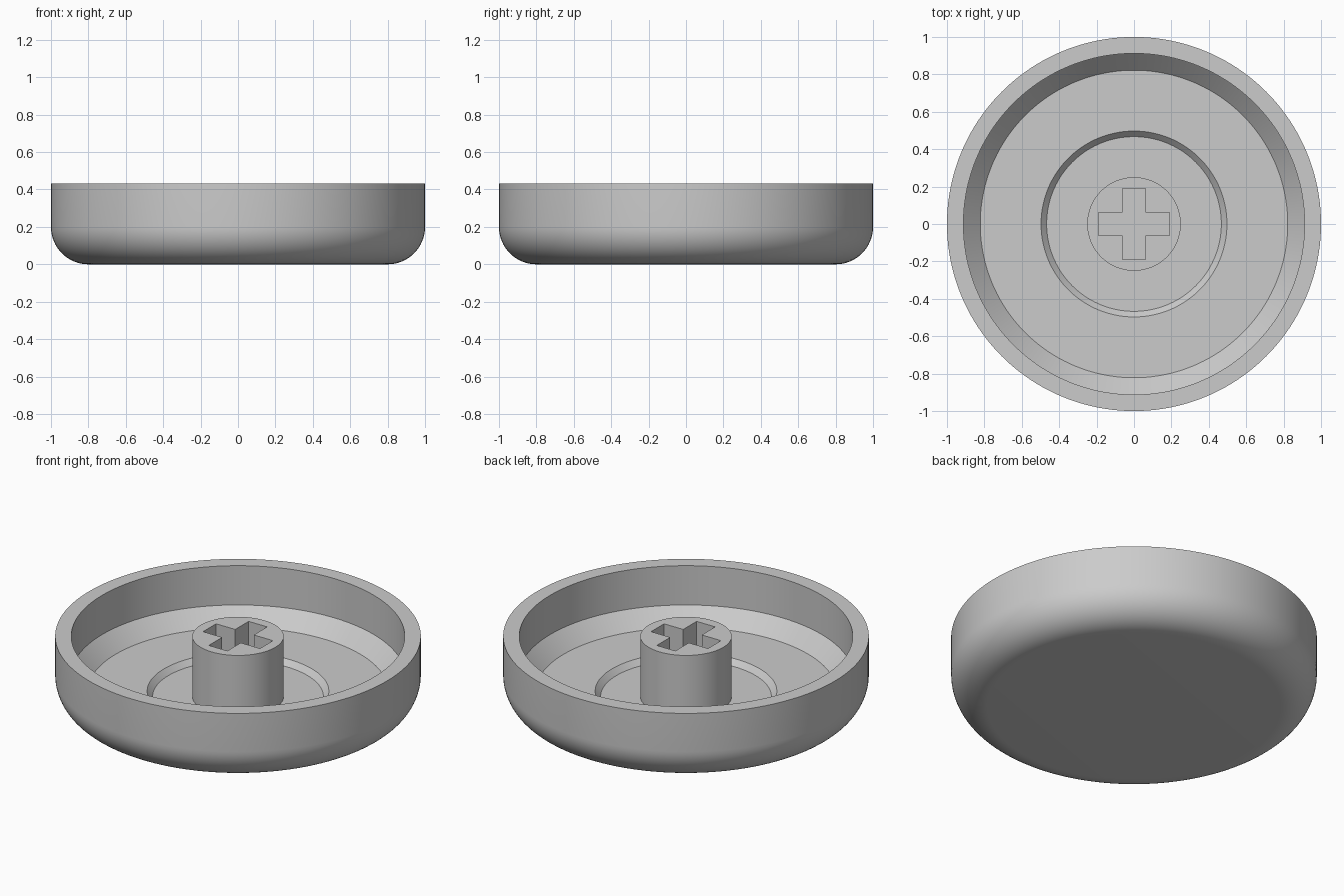
import bpy, bmesh, math
from mathutils import Matrix, Vector

cube = bpy.data.objects.get("Cube")
if cube:
    bpy.data.objects.remove(cube, do_unlink=True)

SEGMENTS = 160
HEIGHT = 0.432
FLOOR = 0.068

grey = bpy.data.materials.new("light grey plastic")
grey.use_nodes = True
colour = (0.6, 0.6, 0.6, 1)
grey.diffuse_color = colour
grey.node_tree.nodes["Principled BSDF"].inputs["Base Color"].default_value = colour


def add_object(name, bm):
    bmesh.ops.recalc_face_normals(bm, faces=bm.faces)
    mesh = bpy.data.meshes.new(name)
    bm.to_mesh(mesh)
    bm.free()
    mesh.materials.append(grey)
    obj = bpy.data.objects.new(name, mesh)
    bpy.context.collection.objects.link(obj)
    return obj


def activate(obj):
    bpy.ops.object.select_all(action='DESELECT')
    obj.select_set(True)
    bpy.context.view_layer.objects.active = obj


def smooth(obj):
    activate(obj)
    bpy.ops.object.shade_smooth_by_angle(angle=math.radians(30))


def lathe(name, profile):
    """Turn an (r, z) profile around z and cap both open ends."""
    bm = bmesh.new()
    rings = []
    for r, z in profile:
        rings.append([bm.verts.new((r * math.cos(a), r * math.sin(a), z))
                      for a in (math.tau * i / SEGMENTS for i in range(SEGMENTS))])
    for low, high in zip(rings, rings[1:]):
        for i in range(SEGMENTS):
            j = (i + 1) % SEGMENTS
            bm.faces.new((low[i], low[j], high[j], high[i]))
    bm.faces.new(rings[0])
    bm.faces.new(rings[-1])
    return add_object(name, bm)


# Round cap shell: rounded lower edge, rim, inner wall, chamfer, shallow recess
FILLET = 0.2
STEPS = 16
profile = []
for i in range(STEPS + 1):
    a = math.pi / 2 * i / STEPS
    profile.append((1 - FILLET + FILLET * math.sin(a), FILLET - FILLET * math.cos(a)))
profile += [(1, HEIGHT), (0.912, HEIGHT), (0.912, 0.195), (0.822, 0.1),
            (0.497, 0.1), (0.467, FLOOR)]
smooth(lathe("cap_shell", profile))

# Central stem
stem = lathe("stem", [(0.25, 0.04), (0.25, HEIGHT)])

# Cross-shaped socket cut into the stem
ARM, HALF = 0.19, 0.062
bm = bmesh.new()
corners = []
for quarter in range(4):
    turn = Matrix.Rotation(quarter * math.pi / 2, 3, 'Z')
    for x, y in ((ARM, -HALF), (ARM, HALF), (HALF, HALF)):
        corners.append(bm.verts.new(turn @ Vector((x, y, FLOOR + 0.002))))
base = bm.faces.new(corners)
walls = bmesh.ops.extrude_face_region(bm, geom=[base], use_keep_orig=True)
top = [v for v in walls["geom"] if isinstance(v, bmesh.types.BMVert)]
bmesh.ops.translate(bm, verts=top, vec=(0, 0, HEIGHT))
cutter = add_object("socket_cutter", bm)
cutter.hide_render = True

cut = stem.modifiers.new("socket", 'BOOLEAN')
cut.operation = 'DIFFERENCE'
cut.solver = 'EXACT'
cut.object = cutter
activate(stem)
bpy.ops.object.modifier_apply(modifier=cut.name)
bpy.data.objects.remove(cutter, do_unlink=True)
smooth(stem)
